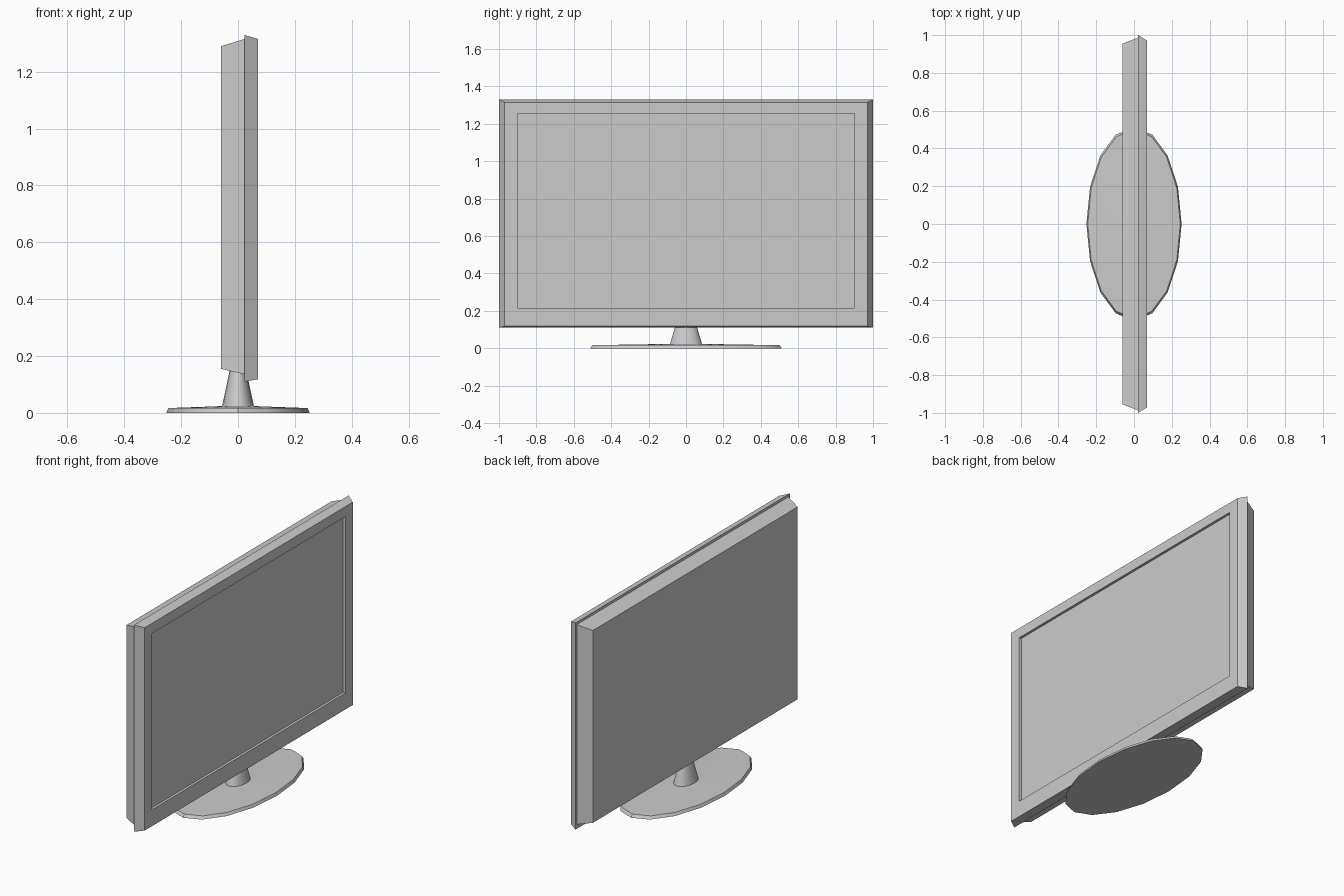
import bpy, bmesh, math

if "Cube" in bpy.data.objects:
    bpy.data.objects.remove(bpy.data.objects["Cube"])


def loft(name, rings, cap_start=True, cap_end=True):
    """Skin a list of equal-length closed point rings."""
    bm = bmesh.new()
    loops = [[bm.verts.new(p) for p in ring] for ring in rings]
    n = len(loops[0])
    for a, b in zip(loops, loops[1:]):
        for i in range(n):
            j = (i + 1) % n
            bm.faces.new((a[i], a[j], b[j], b[i]))
    if cap_start:
        bm.faces.new(loops[0][::-1])
    if cap_end:
        bm.faces.new(loops[-1])
    bmesh.ops.recalc_face_normals(bm, faces=bm.faces)
    mesh = bpy.data.meshes.new(name)
    bm.to_mesh(mesh)
    bm.free()
    obj = bpy.data.objects.new(name, mesh)
    bpy.context.collection.objects.link(obj)
    return obj


def rect(x, half_y, z0, z1):
    return [(x, -half_y, z0), (x, half_y, z0), (x, half_y, z1), (x, -half_y, z1)]


def ellipse(rx, ry, z, sides=16):
    return [(rx * math.cos(2 * math.pi * i / sides),
             ry * math.sin(2 * math.pi * i / sides), z) for i in range(sides)]


# Tapered rear housing
loft("rear_housing", [rect(-0.06, 0.955, 0.155, 1.29),
                      rect(0.022, 0.987, 0.136, 1.315)], cap_end=False)

# Front frame: rear lip, chamfered rim, bezel and recessed screen opening
loft("front_frame", [rect(0.022, 0.987, 0.136, 1.315),
                     rect(0.022, 1.0, 0.11, 1.33),
                     rect(0.07, 0.97, 0.118, 1.315),
                     rect(0.07, 0.90, 0.215, 1.255),
                     rect(0.055, 0.90, 0.215, 1.255)])

# Oval foot rising gently into the tapered neck
stand = loft("stand", [ellipse(0.252, 0.512, 0.0),
                       ellipse(0.245, 0.50, 0.017),
                       ellipse(0.16, 0.28, 0.020),
                       ellipse(0.056, 0.085, 0.024),
                       ellipse(0.029, 0.048, 0.15)])

# Smooth the stand while keeping its rim and neck joint crisp
bpy.context.view_layer.objects.active = stand
stand.select_set(True)
bpy.ops.object.shade_smooth_by_angle(angle=math.radians(35))
